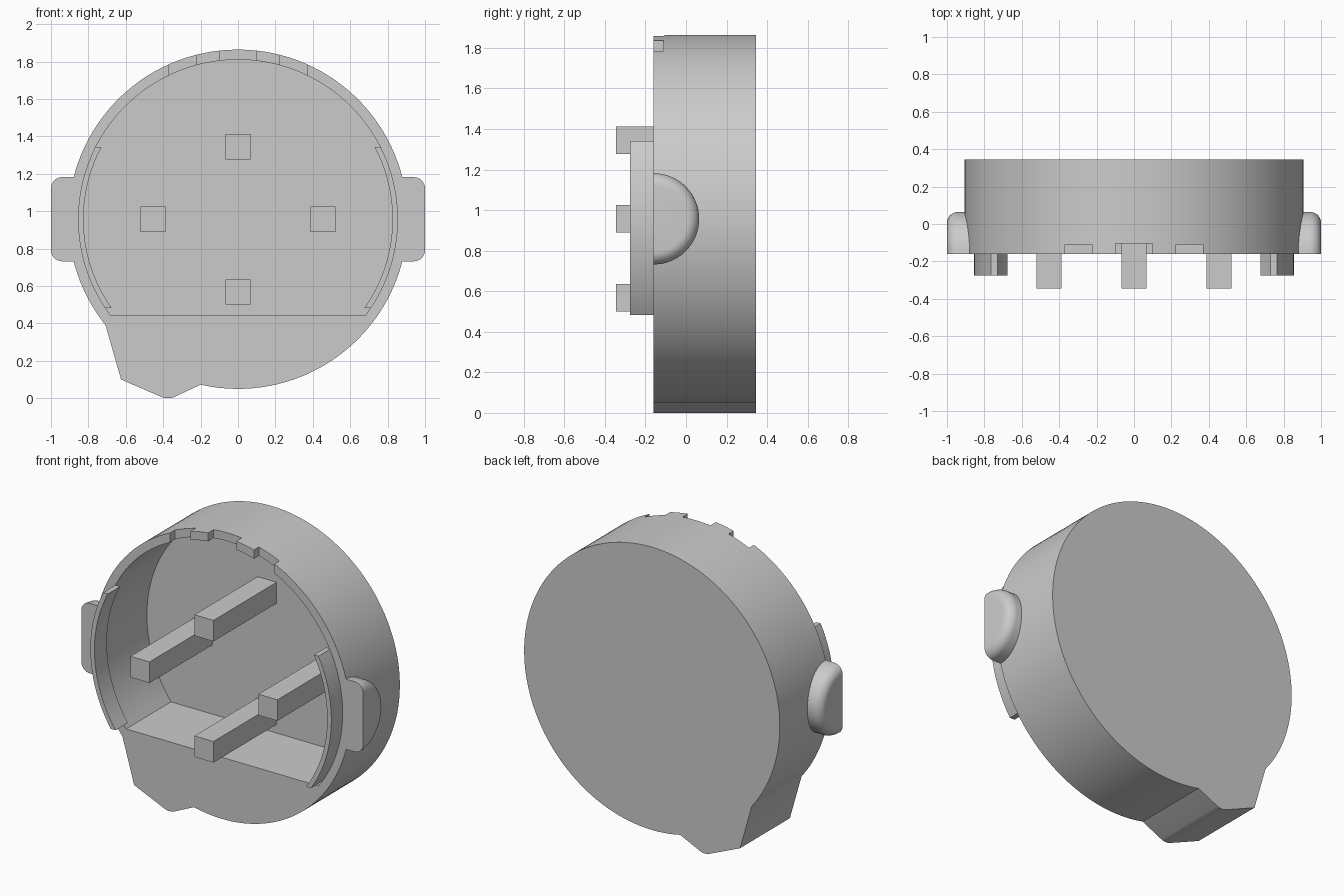
import bpy, bmesh, math
from mathutils import Vector

cube = bpy.data.objects.get("Cube")
if cube:
    bpy.data.objects.remove(cube, do_unlink=True)

CZ = 0.957                 # height of the round case's axis
R, R_IN = 0.907, 0.853     # outer and inner wall radius
FRONT, BACK, FLOOR = -0.16, 0.345, 0.295

grey = bpy.data.materials.new("plain_grey")
grey.use_nodes = True
grey.diffuse_color = (0.6, 0.6, 0.6, 1)
grey.node_tree.nodes["Principled BSDF"].inputs["Base Color"].default_value = (0.6, 0.6, 0.6, 1)


def finish(name, bm):
    bmesh.ops.recalc_face_normals(bm, faces=bm.faces)
    mesh = bpy.data.meshes.new(name)
    bm.to_mesh(mesh)
    bm.free()
    mesh.materials.append(grey)
    ob = bpy.data.objects.new(name, mesh)
    bpy.context.collection.objects.link(ob)
    return ob


def prism(name, outline, y0, y1):
    """Extrude an x-z outline along y."""
    bm = bmesh.new()
    face = bm.faces.new([bm.verts.new((x, y0, z)) for x, z in outline])
    ext = bmesh.ops.extrude_face_region(bm, geom=[face])
    verts = [v for v in ext["geom"] if isinstance(v, bmesh.types.BMVert)]
    bmesh.ops.translate(bm, verts=verts, vec=(0, y1 - y0, 0))
    return finish(name, bm)


def box(name, x0, x1, z0, z1, y0, y1):
    return prism(name, [(x0, z0), (x1, z0), (x1, z1), (x0, z1)], y0, y1)


def arc(r, a0, a1, n):
    angles = [a0 + (a1 - a0) * i / n for i in range(n + 1)]
    return [(r * math.cos(a), CZ + r * math.sin(a)) for a in angles]


def angle_at(r, z):
    return math.asin((z - CZ) / r)


def cut(target, cutter):
    mod = target.modifiers.new("cut", "BOOLEAN")
    mod.operation, mod.solver, mod.object = "DIFFERENCE", "EXACT", cutter
    bpy.context.view_layer.objects.active = target
    bpy.ops.object.modifier_apply(modifier=mod.name)
    bpy.data.objects.remove(cutter, do_unlink=True)


def smooth(ob):
    bpy.ops.object.select_all(action="DESELECT")
    ob.select_set(True)
    bpy.context.view_layer.objects.active = ob
    bpy.ops.object.shade_smooth_by_angle(angle=math.radians(30))


# Round case with the angular spout at its lower right
bump = [(-0.625, 0.10), (-0.41, 0.007), (-0.39, 0), (-0.36, 0), (-0.34, 0.007)]
start = -math.pi / 2 - math.asin(0.2 / R)
end = math.pi + math.asin(0.567 / R) * 1.0
case = prism("case", arc(R, start, end, 110) + bump, FRONT, BACK)

# Pocket with a flat lower ledge
a = angle_at(R_IN, 0.445)
cut(case, prism("pocket_cutter", arc(R_IN, a, math.pi - a, 90), FRONT - 0.1, FLOOR))

# Notches in the top of the rim
for x0, x1, depth in ((-0.37, -0.225, 0.05), (-0.1, 0.1, 0.055), (0.225, 0.37, 0.05)):
    cut(case, box("notch_cutter", x0, x1, 1.65, 1.95, FRONT - 0.1, FRONT + depth))
smooth(case)

for side, s in (("left", 1), ("right", -1)):
    # Curved lip standing out from the rim
    r0, r1 = 0.826, 0.855
    low, high = 0.482, 1.342
    outline = arc(r1, angle_at(r1, low), angle_at(r1, high), 24)
    outline += arc(r0, angle_at(r0, high), angle_at(r0, low), 24)
    smooth(prism(side + "_lip", [(s * x, z) for x, z in outline], -0.275, FRONT + 0.01))

    # Half-round side tab with a rounded outer edge
    rad, fillet = 0.225, 0.06
    profile = [(0.865, 0), (0.865, rad)]
    for i in range(9):
        t = math.pi / 2 * (1 - i / 8)
        profile.append((1 - fillet + fillet * math.cos(t), rad - fillet + fillet * math.sin(t)))
    profile.append((1, 0))
    bm = bmesh.new()
    verts = [bm.verts.new((s * x, FRONT, CZ + r)) for x, r in profile]
    edges = [bm.edges.new(pair) for pair in zip(verts, verts[1:])]
    bmesh.ops.spin(bm, geom=verts + edges, cent=Vector((0, FRONT, CZ)),
                   axis=Vector((1, 0, 0)), angle=-math.pi, steps=32)
    bmesh.ops.remove_doubles(bm, verts=bm.verts, dist=0.0001)
    bmesh.ops.holes_fill(bm, edges=bm.edges, sides=0)
    smooth(finish(side + "_tab", bm))

# Four square posts rising from the pocket floor
h = 0.0675
for name, x, z in (("top", 0, 1.345), ("bottom", 0, 0.568),
                   ("left", 0.454, CZ), ("right", -0.454, CZ)):
    box(name + "_post", x - h, x + h, z - h, z + h, -0.345, FLOOR + 0.01)
